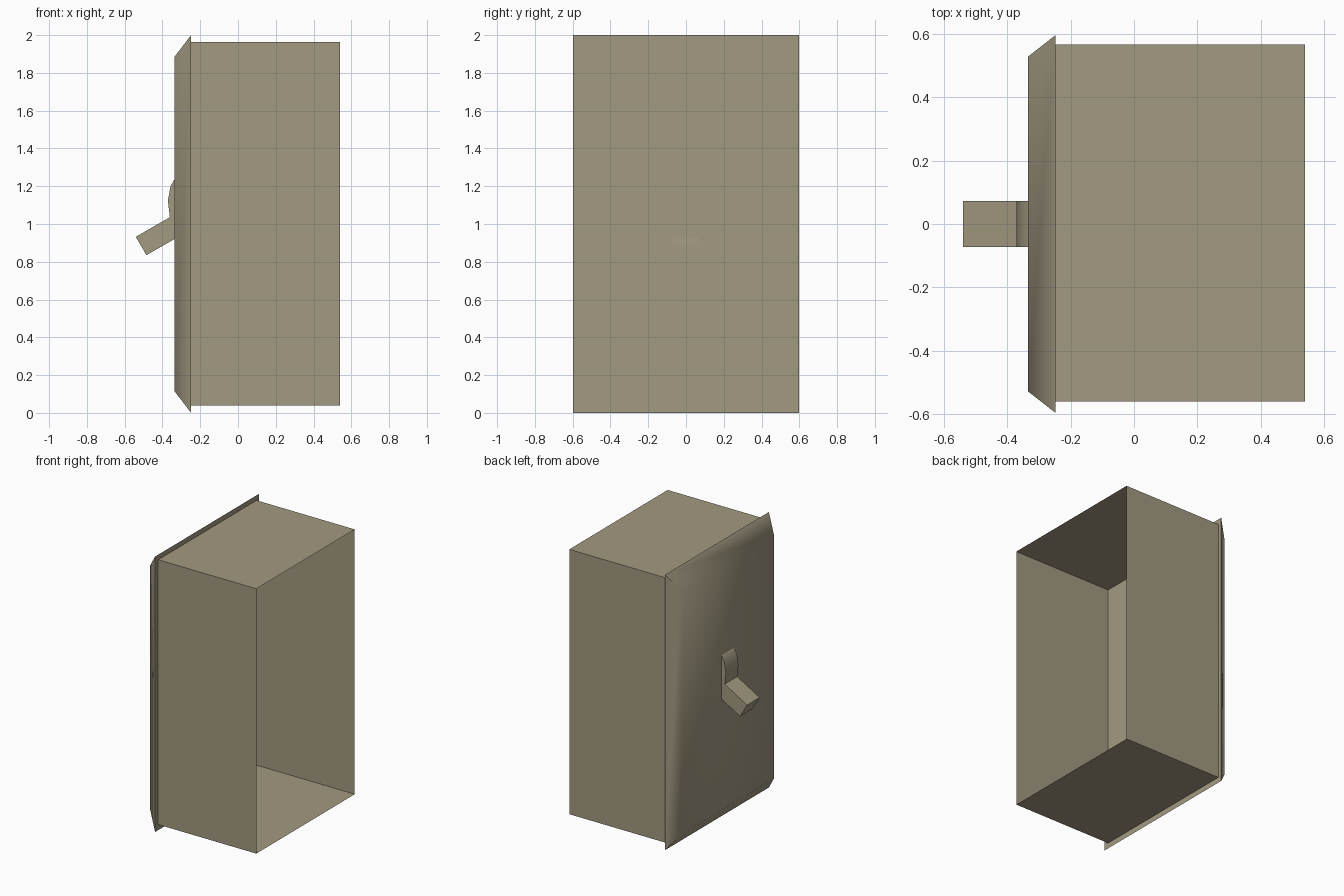
import bpy, bmesh, math

if "Cube" in bpy.data.objects:
    bpy.data.objects.remove(bpy.data.objects["Cube"])

mat = bpy.data.materials.new("aged_beige")
mat.diffuse_color = (0.36, 0.32, 0.22, 1)
mat.use_nodes = True
mat.node_tree.nodes["Principled BSDF"].inputs["Base Color"].default_value = mat.diffuse_color


def finish(bm, name, angle=None, fix_normals=True):
    if fix_normals:
        bmesh.ops.recalc_face_normals(bm, faces=bm.faces)
    me = bpy.data.meshes.new(name)
    bm.to_mesh(me)
    bm.free()
    me.materials.append(mat)
    ob = bpy.data.objects.new(name, me)
    bpy.context.collection.objects.link(ob)
    if angle:
        bpy.ops.object.select_all(action='DESELECT')
        bpy.context.view_layer.objects.active = ob
        ob.select_set(True)
        bpy.ops.object.shade_smooth_by_angle(angle=math.radians(angle))
    return ob


def ring(bm, x, y0, y1, z0, z1):
    return [bm.verts.new((x, y, z)) for y, z in ((y0, z0), (y1, z0), (y1, z1), (y0, z1))]


def bridge(bm, a, b):
    for i in range(4):
        j = (i + 1) % 4
        bm.faces.new((a[i], a[j], b[j], b[i]))


# Wall plate with a chamfered, softly shaded rim and flat back
bm = bmesh.new()
back = ring(bm, -0.248, -0.597, 0.597, 0.0, 2.0)
front = ring(bm, -0.335, -0.529, 0.529, 0.113, 1.887)
bridge(bm, back, front)
bm.faces.new(front)
bm.faces.new(back)
finish(bm, "wall_plate", 60)

# Thin-walled wiring box, open at the rear
bm = bmesh.new()
near = ring(bm, -0.248, -0.561, 0.568, 0.04, 1.963)
far = ring(bm, 0.54, -0.561, 0.568, 0.04, 1.963)
bridge(bm, near, far)
finish(bm, "wiring_box")

# Toggle: side profile (x, z) with curved top and lever, extruded across y
profile = [(-0.541, 0.932), (-0.485, 0.835), (-0.335, 0.921), (-0.243, 0.863),
           (-0.243, 0.89), (-0.27, 1.1), (-0.30, 1.27), (-0.334, 1.24),
           (-0.357, 1.20), (-0.371, 1.125), (-0.361, 1.036)]
bm = bmesh.new()
f = bm.faces.new([bm.verts.new((x, -0.072, z)) for x, z in profile])
new = bmesh.ops.extrude_face_region(bm, geom=[f])["geom"]
bmesh.ops.translate(bm, vec=(0, 0.144, 0),
                    verts=[v for v in new if isinstance(v, bmesh.types.BMVert)])
finish(bm, "toggle_lever", 35)
